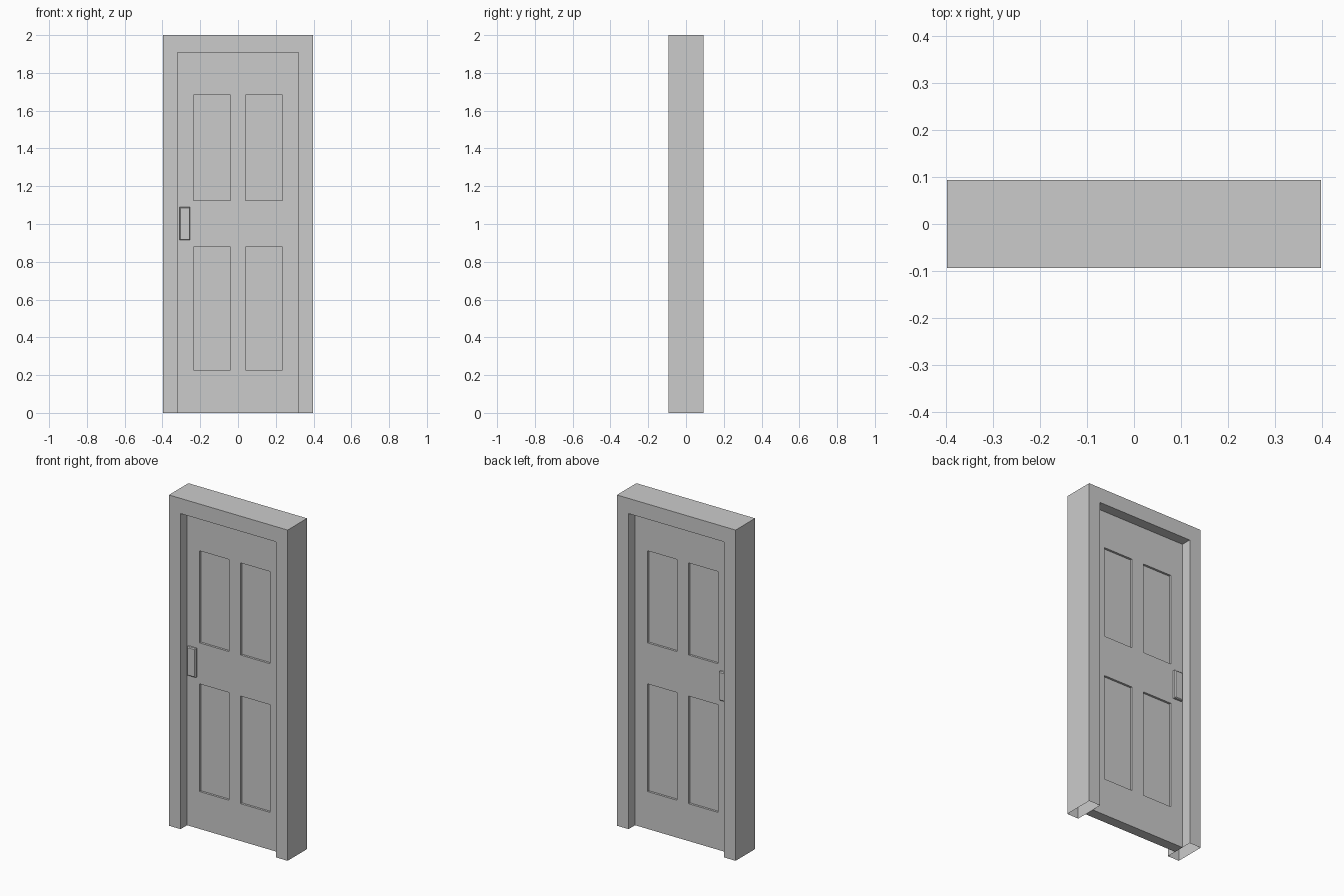
import bpy, bmesh
from mathutils import Matrix, Vector

if "Cube" in bpy.data.objects:
    bpy.data.objects.remove(bpy.data.objects["Cube"])

W, H, D = 0.397, 2.0, 0.093         # frame half width, height, half depth
IW, IH = 0.319, 1.908               # opening half width, height
T = 0.031                           # door half thickness


def finish(bm, name):
    bmesh.ops.recalc_face_normals(bm, faces=bm.faces)
    mesh = bpy.data.meshes.new(name)
    bm.to_mesh(mesh)
    bm.free()
    obj = bpy.data.objects.new(name, mesh)
    bpy.context.collection.objects.link(obj)
    return obj


def box(x0, x1, y0, y1, z0, z1):
    bm = bmesh.new()
    size = Vector((x1 - x0, y1 - y0, z1 - z0))
    mid = Vector((x0 + x1, y0 + y1, z0 + z1)) / 2
    bmesh.ops.create_cube(bm, size=1, matrix=Matrix.Translation(mid) @ Matrix.Diagonal(size).to_4x4())
    return bm


# Door frame: upside-down U profile, with open leg bottoms
profile = [(-W, 0), (-W, H), (W, H), (W, 0), (IW, 0), (IW, IH), (-IW, IH), (-IW, 0)]
bm = bmesh.new()
front = [bm.verts.new((x, -D, z)) for x, z in profile]
back = [bm.verts.new((x, D, z)) for x, z in profile]
bm.faces.new(front)
bm.faces.new(back[::-1])
for i in range(8):
    if i not in (3, 7):
        j = (i + 1) % 8
        bm.faces.new((front[i], back[i], back[j], front[j]))
finish(bm, "door_frame")

# Door leaf: slab cut along the panel edges, panels sunk on both sides
bm = box(-IW, IW, -T, T, 0, IH)
cuts = [((x, 0, 0), (1, 0, 0)) for x in (-0.236, -0.04, 0.04, 0.236)]
cuts += [((0, 0, z), (0, 0, 1)) for z in (0.226, 0.877, 1.125, 1.682)]
for co, no in cuts:
    bmesh.ops.bisect_plane(bm, geom=bm.verts[:] + bm.edges[:] + bm.faces[:], plane_co=co, plane_no=no)
bm.normal_update()


def is_panel(face):
    c = face.calc_center_median()
    return (abs(face.normal.y) > 0.9 and 0.04 < abs(c.x) < 0.236
            and (0.226 < c.z < 0.877 or 1.125 < c.z < 1.682))


panels = [f for f in bm.faces if is_panel(f)]
bmesh.ops.inset_individual(bm, faces=panels, thickness=0, depth=-0.013)
finish(bm, "door_leaf")

# Handle plate: chamfered block standing proud of both faces
bm = box(-0.309, -0.253, -T - 0.011, T + 0.011, 0.914, 1.089)
bm.normal_update()
ends = [f for f in bm.faces if abs(f.normal.y) > 0.9]
bmesh.ops.inset_individual(bm, faces=ends, thickness=0.007, depth=0.005)
finish(bm, "handle_plate")
